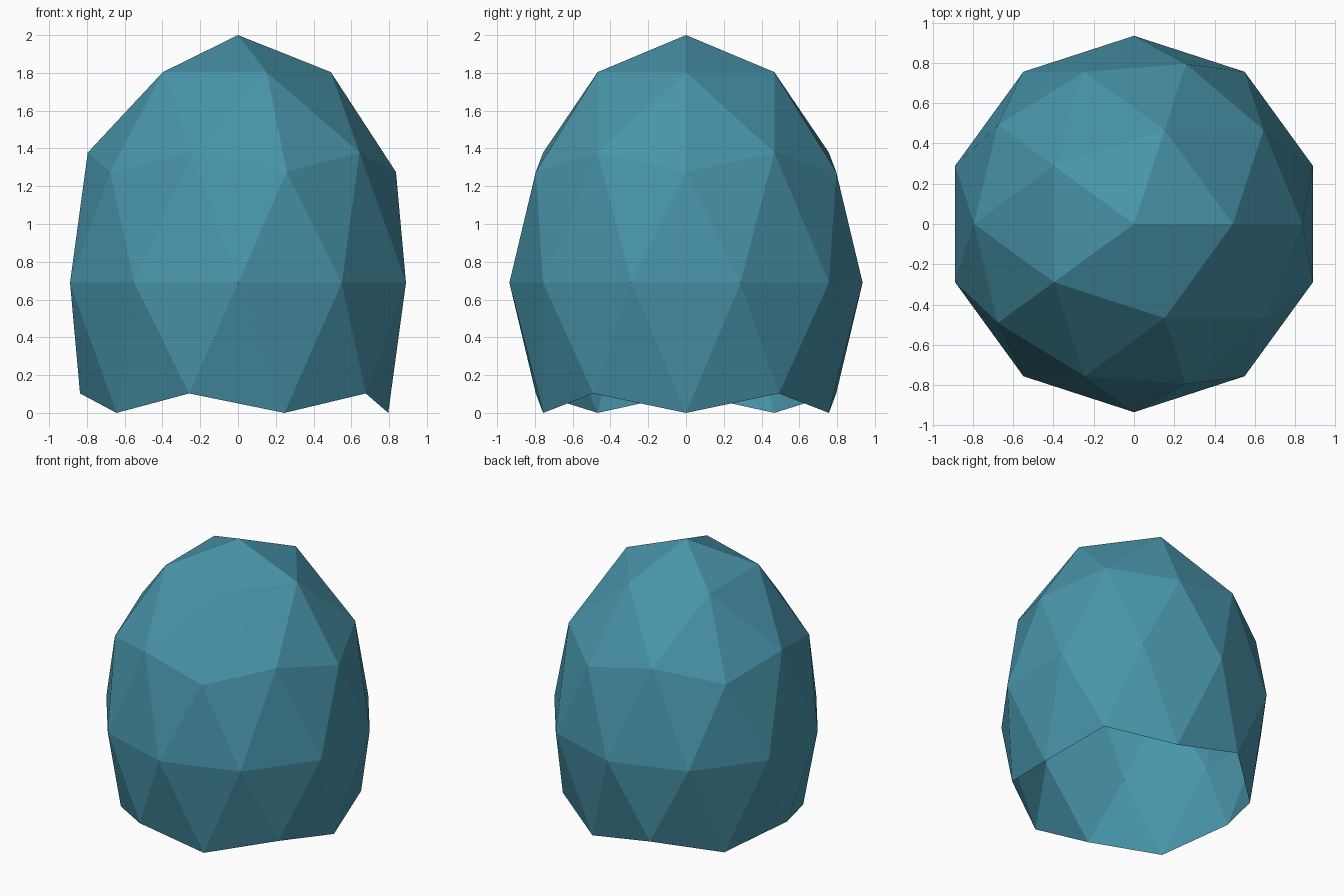
import bpy, bmesh

if "Cube" in bpy.data.objects:
    bpy.data.objects.remove(bpy.data.objects["Cube"])

HEIGHT_SCALE = 2 / 1.52573   # kept part of the unit sphere spans z -0.5257 to 1
WIDTH_SCALE = 0.935

mat = bpy.data.materials.new("teal")
mat.diffuse_color = (0.065, 0.296, 0.402, 1)
mat.use_nodes = True
mat.node_tree.nodes["Principled BSDF"].inputs["Base Color"].default_value = mat.diffuse_color

# Low-poly egg-shaped dome: stretched icosphere, open at the bottom
bm = bmesh.new()
bmesh.ops.create_icosphere(bm, subdivisions=2, radius=1)
bmesh.ops.delete(bm, geom=[v for v in bm.verts if v.co.z < -0.6], context='VERTS')
for v in bm.verts:
    v.co.x *= WIDTH_SCALE
    v.co.y *= WIDTH_SCALE
    v.co.z *= HEIGHT_SCALE
low = min(v.co.z for v in bm.verts)
bmesh.ops.translate(bm, verts=bm.verts, vec=(0, 0, -low))
for f in bm.faces:
    f.smooth = False

mesh = bpy.data.meshes.new("dome_shell")
bm.to_mesh(mesh)
bm.free()
mesh.materials.append(mat)
dome = bpy.data.objects.new("dome_shell", mesh)
bpy.context.collection.objects.link(dome)
